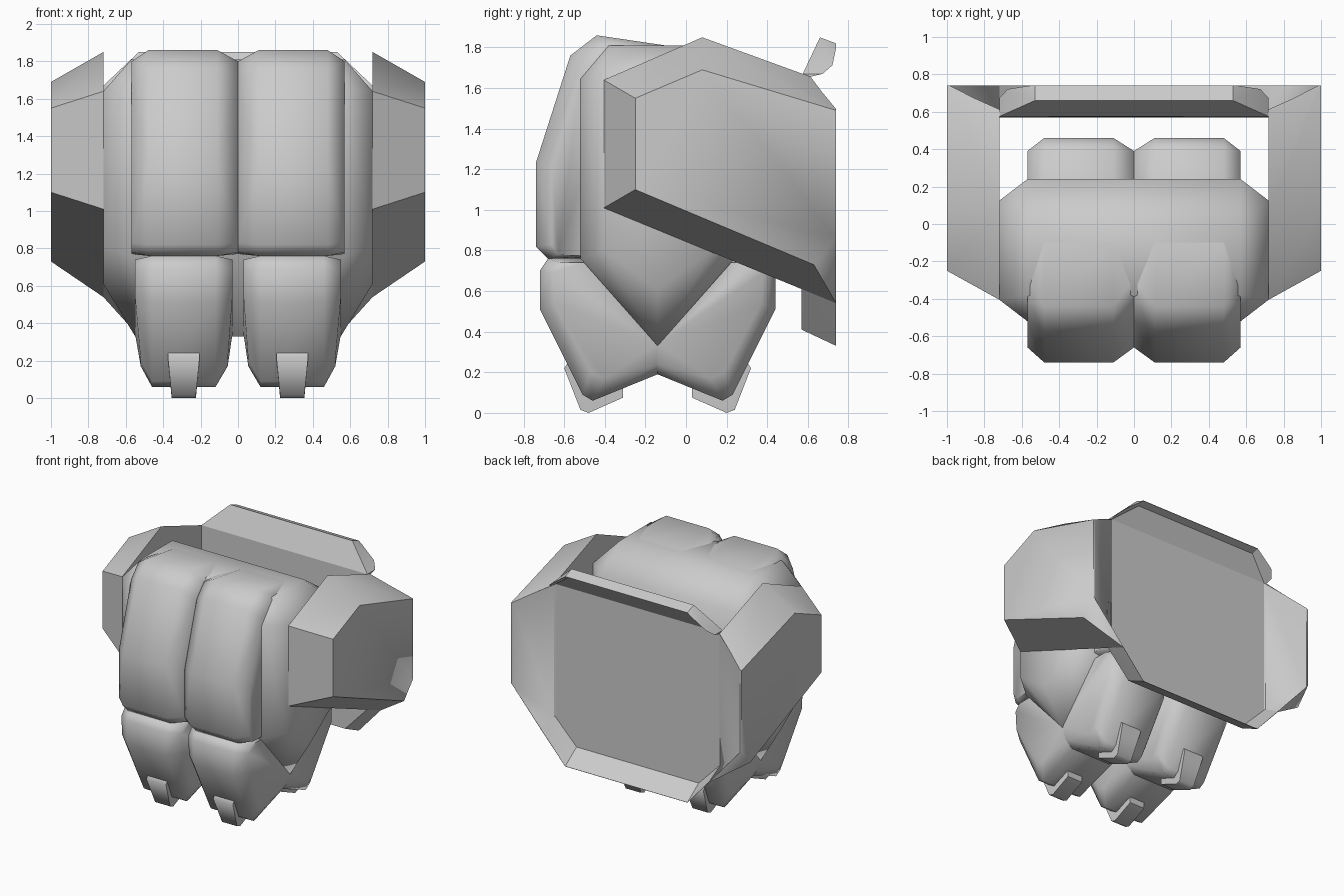
import bpy, bmesh, math

if "Cube" in bpy.data.objects:
    bpy.data.objects.remove(bpy.data.objects["Cube"])

YC = -0.14  # fore-aft symmetry plane of the hand


def shade(ob, angle):
    bpy.ops.object.select_all(action='DESELECT')
    ob.select_set(True)
    bpy.context.view_layer.objects.active = ob
    bpy.ops.object.shade_smooth_by_angle(angle=math.radians(angle))


def hull(name, pts, angle=60):
    """Convex faceted solid around a few points."""
    bm = bmesh.new()
    for p in pts:
        bm.verts.new(p)
    res = bmesh.ops.convex_hull(bm, input=bm.verts[:])
    junk = {g for g in res["geom_interior"] + res["geom_unused"] if isinstance(g, bmesh.types.BMVert)}
    if junk:
        bmesh.ops.delete(bm, geom=list(junk), context='VERTS')
    bmesh.ops.dissolve_limit(bm, angle_limit=math.radians(2), verts=bm.verts[:], edges=bm.edges[:])
    bmesh.ops.recalc_face_normals(bm, faces=bm.faces[:])
    me = bpy.data.meshes.new(name)
    bm.to_mesh(me)
    bm.free()
    ob = bpy.data.objects.new(name, me)
    bpy.context.collection.objects.link(ob)
    shade(ob, angle)
    return ob


def cut(ob, cutter, angle):
    """Subtract the cutter and shade again."""
    mod = ob.modifiers.new("recess", 'BOOLEAN')
    mod.operation = 'DIFFERENCE'
    mod.solver = 'EXACT'
    mod.object = cutter
    bpy.context.view_layer.objects.active = ob
    bpy.ops.object.modifier_apply(modifier=mod.name)
    shade(ob, angle)


def slab(x0, x1, profile):
    """A (y, z) profile placed at two x positions."""
    return [(x, y, z) for x in (x0, x1) for y, z in profile]


def flip_x(pts, s):
    return [(s * x, y, z) for x, y, z in pts]


def flip_y(pts):
    return [(x, 2 * YC - y, z) for x, y, z in pts]


# palm block, one half per finger: chamfered plan, V-shaped underside
palm = [(0.57, -0.38, 1.81), (0.57, 0.0, 1.81), (0.0, -0.38, 1.81), (0.0, 0.0, 1.81)]
for sy in (1, -1):
    palm += [(x, YC + sy * d, z) for x, d, z in [
        (0.57, 0.38, 1.645), (0.0, 0.38, 1.645), (0.72, 0.265, 1.64),
        (0.57, 0.38, 0.76), (0.0, 0.38, 0.76), (0.72, 0.265, 0.80)]]
palm += [(0.72, YC, 0.61), (0.55, YC, 0.33), (0.0, YC, 0.33)]

# long front finger segment
upper_front = slab(0.11, 0.48, [(-0.68, 0.76), (-0.74, 0.82), (-0.74, 1.23), (-0.57, 1.76),
                                (-0.44, 1.86), (-0.10, 1.81), (-0.45, 0.76)])
upper_front += slab(0.0, 0.57, [(-0.63, 0.78), (-0.66, 0.83), (-0.66, 1.21), (-0.51, 1.70),
                                (-0.42, 1.80), (-0.30, 1.80), (-0.45, 0.77)])
# short rear finger segment
upper_rear = slab(0.11, 0.48, [(0.40, 0.76), (0.46, 0.82), (0.46, 1.20), (0.41, 1.27),
                               (0.15, 1.30), (0.15, 0.76)])
upper_rear += slab(0.0, 0.57, [(0.35, 0.78), (0.39, 0.83), (0.39, 1.20), (0.15, 1.25), (0.15, 0.77)])
# tapered fingertip
tip = slab(0.12, 0.46, [(-0.68, 0.76), (-0.72, 0.70), (-0.72, 0.51), (-0.51, 0.09),
                        (-0.46, 0.06), (-0.14, 0.19), (-0.50, 0.76)])
tip += slab(0.03, 0.55, [(-0.62, 0.74), (-0.66, 0.69), (-0.65, 0.54), (-0.50, 0.74), (-0.14, 0.34)])
tip += slab(0.055, 0.52, [(-0.47, 0.20), (-0.40, 0.17), (-0.14, 0.24)])
# nail wrapped round the fingertip
nail = slab(0.205, 0.375, [(-0.60, 0.22), (-0.58, 0.25)])
nail += slab(0.225, 0.355, [(-0.52, 0.015), (-0.48, 0.0), (-0.31, 0.075), (-0.31, 0.125)])

# cuff arm: lofted from a large inner section to a smaller outer one
arm = [(0.72, y, z) for y, z in [(-0.405, 1.64), (0.08, 1.85), (0.74, 1.61),
                                 (0.74, 0.54), (0.57, 0.61), (-0.405, 1.01)]]
arm += [(1.0, y, z) for y, z in [(-0.25, 1.55), (0.08, 1.69), (0.74, 1.49),
                                 (0.74, 0.86), (0.63, 0.73), (-0.25, 1.10)]]

# dished recess in the back of the cuff: rim octagon tapering to floor octagon
dish = [(x, 0.75, z) for x, z in [(1.005, 1.49), (1.005, 0.86), (0.53, 0.325), (0.53, 1.82)]]
dish += [(0.71, 0.60, 1.66), (0.71, 0.60, 0.615), (0.53, 0.60, 0.43), (0.53, 0.685, 1.80)]
cutter = hull("recess_cutter", dish + flip_x(dish, -1))
cutter.hide_render = True

for s, side in ((1, "right"), (-1, "left")):
    hull("palm_" + side, flip_x(palm, s))
    hull("upper_front_finger_" + side, flip_x(upper_front, s))
    hull("upper_rear_finger_" + side, flip_x(upper_rear, s))
    hull("front_fingertip_" + side, flip_x(tip, s))
    hull("rear_fingertip_" + side, flip_y(flip_x(tip, s)))
    hull("front_nail_" + side, flip_x(nail, s))
    hull("rear_nail_" + side, flip_y(flip_x(nail, s)))
    cut(hull("cuff_arm_" + side, flip_x(arm, s)), cutter, 55)

# cuff back plate: eight-sided with a sloped upper lip
plate = [(0.72, 0.575, 1.67), (0.53, 0.66, 1.85), (0.53, 0.57, 0.41), (0.72, 0.57, 0.61),
         (0.72, 0.74, 1.67), (0.53, 0.74, 1.82), (0.53, 0.74, 0.33), (0.72, 0.74, 0.54)]
cut(hull("cuff_back_plate", plate + flip_x(plate, -1)), cutter, 25)
bpy.data.objects.remove(cutter)
